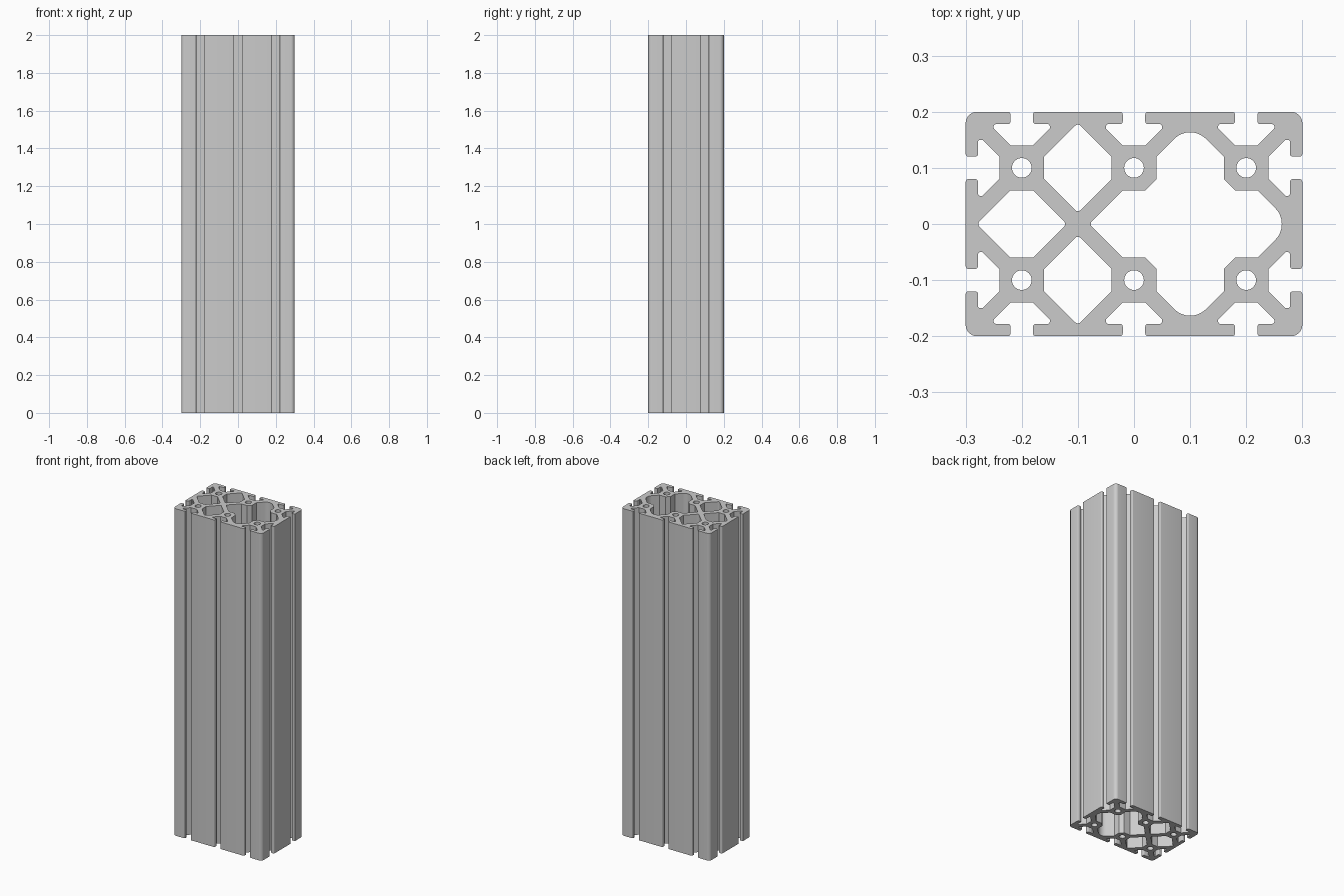
import bpy, bmesh, math
from mathutils import Vector

if "Cube" in bpy.data.objects:
    bpy.data.objects.remove(bpy.data.objects["Cube"])

HX, HY, LENGTH = 0.3, 0.2, 2.0      # half width, half depth, length
PITCH, CORE = 0.2, 0.1              # slot spacing, first slot from each corner


def rounded(points, segments=6):
    """Closed outline of (x, y, radius) corners, each replaced by an arc."""
    out = []
    for i, (x, y, r) in enumerate(points):
        p = Vector((x, y))
        if r == 0:
            out.append(p)
            continue
        a = (Vector(points[i - 1][:2]) - p).normalized()
        b = (Vector(points[(i + 1) % len(points)][:2]) - p).normalized()
        half = a.angle(b) / 2
        centre = p + (a + b).normalized() * r / math.sin(half)
        start = p + a * r / math.tan(half) - centre
        end = p + b * r / math.tan(half) - centre
        for k in range(segments + 1):
            spoke = start.lerp(end, k / segments).normalized()
            out.append(centre + spoke * r)
    return out


# Half of a T-slot: distance from slot centre, depth, corner radius
HALF_SLOT = [(0.02, 0, 0.005), (0.02, 0.022, 0.005), (0.05, 0.022, 0.004),
             (0.05, 0.03, 0.004), (0.02, 0.06, 0)]
SLOT = [(-t, d, r) for t, d, r in HALF_SLOT] + HALF_SLOT[::-1]


def outer_outline():
    """Walk the four sides, cutting a T-slot in front of every core."""
    points = []
    sides = [((-HX, -HY), (1, 0), 3), ((HX, -HY), (0, 1), 2),
             ((HX, HY), (-1, 0), 3), ((-HX, HY), (0, -1), 2)]
    for corner, direction, count in sides:
        start, along = Vector(corner), Vector(direction)
        inward = Vector((-along.y, along.x))
        points.append((*start, 0.02))
        for n in range(count):
            for t, d, r in SLOT:
                p = start + along * (CORE + n * PITCH + t) + inward * d
                points.append((*p, r))
    return rounded(points)


def diamond(cx, cy, flat_sides):
    """Hollow chamber with two pointed ends and two flat ends."""
    points = [(0.08, 0, 0.007), (0.02, 0.06, 0), (-0.02, 0.06, 0),
              (-0.08, 0, 0.007), (-0.02, -0.06, 0), (0.02, -0.06, 0)]
    if flat_sides:
        points = [(-y, x, r) for x, y, r in points]
    return rounded([(cx + x, cy + y, r) for x, y, r in points])


def large_chamber():
    """Wide chamber running between four cores, mirrored front to back."""
    upper = [(-0.02, 0.06, 0), (0.02, 0.06, 0), (0.04, 0.08, 0), (0.04, 0.12, 0),
             (0.1, 0.18, 0.04), (0.16, 0.12, 0), (0.16, 0.08, 0),
             (0.18, 0.06, 0), (0.22, 0.06, 0)]
    lower = [(x, -y, r) for x, y, r in reversed(upper)]
    return rounded([(-0.08, 0, 0.007)] + upper + [(0.28, 0, 0.04)] + lower, 10)


def bore(cx, cy, radius=0.0175, sides=32):
    angles = [math.tau * k / sides for k in range(sides)]
    return [Vector((cx + radius * math.cos(a), cy + radius * math.sin(a))) for a in angles]


# Cross-section: outline, chambers and round bores
loops = [outer_outline(), large_chamber(), diamond(-PITCH, 0, False)]
loops += [diamond(-CORE, y, True) for y in (-CORE, CORE)]
loops += [bore(x, y) for x in (-PITCH, 0, PITCH) for y in (-CORE, CORE)]

curve = bpy.data.curves.new("slotted_beam", "CURVE")
curve.dimensions = "2D"
curve.fill_mode = "BOTH"
curve.extrude = LENGTH / 2
for loop in loops:
    spline = curve.splines.new("POLY")
    spline.points.add(len(loop) - 1)
    for point, co in zip(spline.points, loop):
        point.co = (co.x, co.y, 0, 1)
    spline.use_cyclic_u = True

beam = bpy.data.objects.new("slotted_beam", curve)
bpy.context.collection.objects.link(beam)
bpy.ops.object.select_all(action="DESELECT")
beam.select_set(True)
bpy.context.view_layer.objects.active = beam
bpy.ops.object.convert(target="MESH")

# Join caps to walls and stand the beam on the floor
mesh = beam.data
bm = bmesh.new()
bm.from_mesh(mesh)
bmesh.ops.remove_doubles(bm, verts=bm.verts, dist=0.00005)
bmesh.ops.translate(bm, verts=bm.verts, vec=(0, 0, LENGTH / 2))
bmesh.ops.recalc_face_normals(bm, faces=bm.faces)
bm.to_mesh(mesh)
bm.free()

# Plain grey metal
metal = bpy.data.materials.new("grey_aluminium")
metal.use_nodes = True
colour = (0.6, 0.6, 0.6, 1)
metal.diffuse_color = colour
metal.node_tree.nodes["Principled BSDF"].inputs["Base Color"].default_value = colour
mesh.materials.clear()
mesh.materials.append(metal)
bpy.ops.object.shade_smooth_by_angle(angle=math.radians(25))
